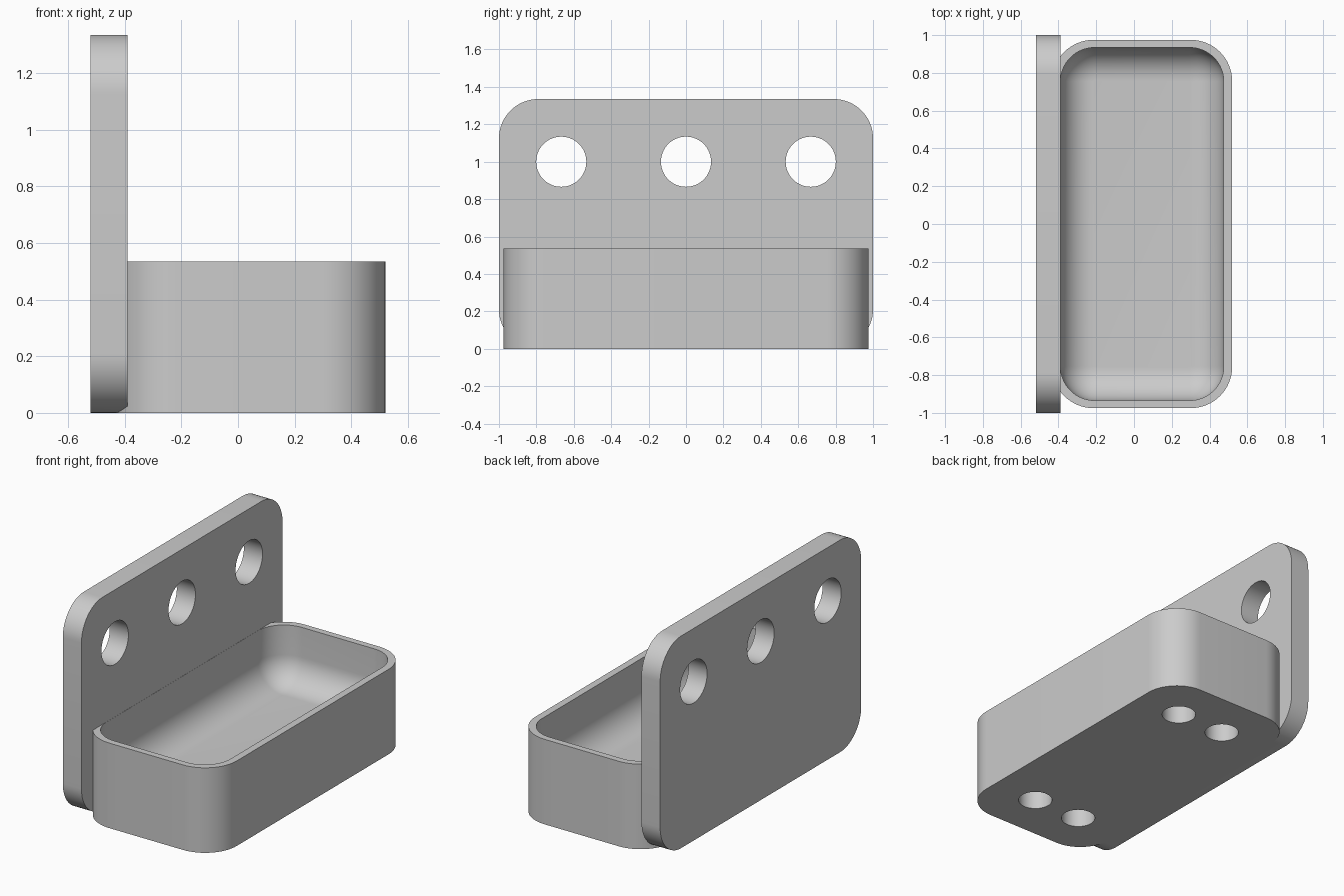
import bpy, bmesh
from math import cos, sin, pi
from mathutils import Matrix

default = bpy.data.objects.get("Cube")
if default:
    bpy.data.objects.remove(default, do_unlink=True)

grey = bpy.data.materials.new("light grey plastic")
grey.use_nodes = True
grey.diffuse_color = (0.6, 0.6, 0.6, 1)
grey.node_tree.nodes["Principled BSDF"].inputs["Base Color"].default_value = (0.6, 0.6, 0.6, 1)


def rounded_rect(w, h, r, steps=16):
    """Outline of a centred rectangle with rounded corners."""
    pts = []
    for q, (sx, sy) in enumerate(((1, 1), (-1, 1), (-1, -1), (1, -1))):
        for i in range(steps + 1):
            a = (q + i / steps) * pi / 2
            pts.append((sx * (w / 2 - r) + r * cos(a), sy * (h / 2 - r) + r * sin(a)))
    return pts


def loft(name, layers, matrix=Matrix()):
    """Closed solid through a stack of (outline, z) layers."""
    bm = bmesh.new()
    rings = [[bm.verts.new((x, y, z)) for x, y in outline] for outline, z in layers]
    for low, high in zip(rings, rings[1:]):
        n = len(low)
        for i in range(n):
            j = (i + 1) % n
            bm.faces.new((low[i], low[j], high[j], high[i]))
    bm.faces.new(rings[0][::-1])
    bm.faces.new(rings[-1])
    bmesh.ops.recalc_face_normals(bm, faces=bm.faces)
    bm.transform(matrix)
    mesh = bpy.data.meshes.new(name)
    bm.to_mesh(mesh)
    bm.free()
    mesh.materials.append(grey)
    obj = bpy.data.objects.new(name, mesh)
    bpy.context.collection.objects.link(obj)
    return obj


def cylinder(name, r, z0, z1, matrix):
    ring = [(r * cos(2 * pi * i / 64), r * sin(2 * pi * i / 64)) for i in range(64)]
    return loft(name, [(ring, z0), (ring, z1)], matrix)


def combine(target, tool, operation):
    """Apply a boolean and discard the tool."""
    mod = target.modifiers.new("cut", 'BOOLEAN')
    mod.operation, mod.solver, mod.object = operation, 'EXACT', tool
    deps = bpy.context.evaluated_depsgraph_get()
    mesh = bpy.data.meshes.new_from_object(target.evaluated_get(deps))
    target.modifiers.clear()
    target.data = mesh
    bpy.data.objects.remove(tool, do_unlink=True)


# Mounting plate: outline drawn upright, thickness along x
PLATE_H = 1.335
upright = Matrix.Translation((0, 0, PLATE_H / 2)) @ Matrix(
    ((0, 0, 1, 0), (1, 0, 0, 0), (0, 1, 0, 0), (0, 0, 0, 1)))
plate = rounded_rect(2, PLATE_H, 0.21)
holder = loft("wall_tray", [(plate, -0.52), (plate, -0.39)], upright)

# Tray body, merged into the plate
TRAY_X, TRAY_H, FLOOR = 0.043, 0.535, 0.173
at_tray = Matrix.Translation((TRAY_X, 0, 0))
body = rounded_rect(0.954, 1.95, 0.22)
combine(holder, loft("tray_body", [(body, 0), (body, TRAY_H)], at_tray), 'UNION')

# Tray cavity with a rounded bottom edge
FILLET, STEPS = 0.175, 14
layers = []
for i in range(STEPS + 1):
    a = i / STEPS * pi / 2
    inset = FILLET * (1 - sin(a))
    layers.append((rounded_rect(0.864 - 2 * inset, 1.868 - 2 * inset, 0.18 - inset),
                   FLOOR + FILLET * (1 - cos(a))))
layers.append((rounded_rect(0.864, 1.868, 0.18), TRAY_H + 0.1))
combine(holder, loft("cavity", layers, at_tray), 'DIFFERENCE')

# Three screw holes through the plate
for y in (-0.667, 0, 0.667):
    place = Matrix.Translation((0, y, 1 - PLATE_H / 2)) @ upright
    combine(holder, cylinder("screw_hole", 0.134, -0.6, -0.3, place), 'DIFFERENCE')

# Four blind sockets in the underside
for x in (-0.167, 0.167):
    for y in (-0.667, 0.667):
        place = Matrix.Translation((TRAY_X + x, y, 0))
        combine(holder, cylinder("socket", 0.1, -0.1, 0.133, place), 'DIFFERENCE')

# Smooth rounded walls, keep crisp edges
bpy.ops.object.select_all(action='DESELECT')
holder.select_set(True)
bpy.context.view_layer.objects.active = holder
bpy.ops.object.shade_smooth_by_angle(angle=pi / 6)
